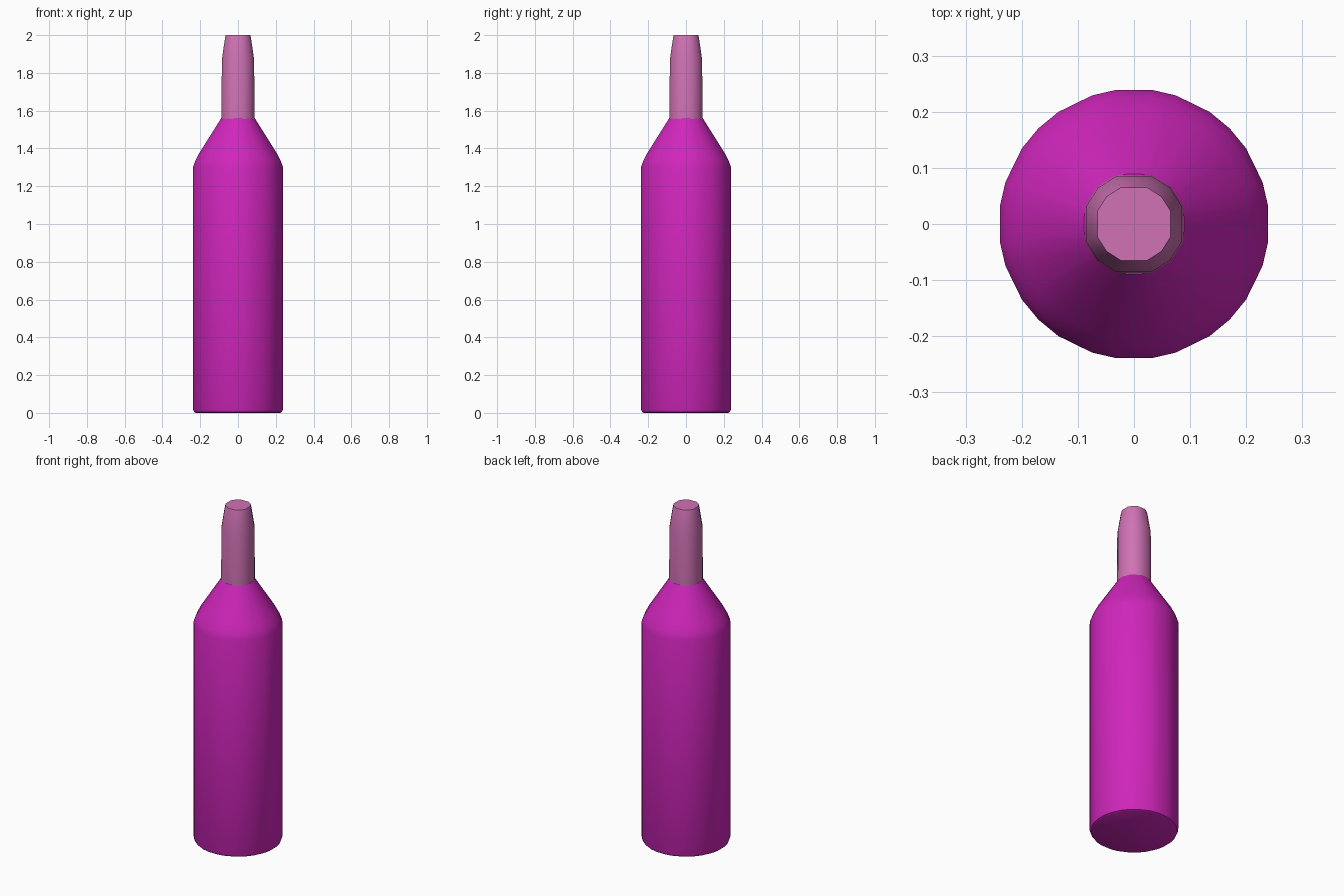
import bpy, bmesh, math

cube = bpy.data.objects.get("Cube")
if cube:
    bpy.data.objects.remove(cube, do_unlink=True)


def make_material(name, color):
    mat = bpy.data.materials.new(name)
    mat.use_nodes = True
    mat.diffuse_color = color
    bsdf = mat.node_tree.nodes["Principled BSDF"]
    bsdf.inputs["Base Color"].default_value = color
    bsdf.inputs["Roughness"].default_value = 0.6
    return mat


def lathe(name, profile, quadrant, mat, smooth_angle):
    """Sweep (radius, z) points around z, with corners at the quadrant angles."""
    angles = [math.radians(a + 90 * q) for q in range(4) for a in quadrant]
    bm = bmesh.new()
    rings = [[bm.verts.new((r * math.cos(a), r * math.sin(a), z)) for a in angles]
             for r, z in profile]
    n = len(angles)
    for low, high in zip(rings, rings[1:]):
        for i in range(n):
            j = (i + 1) % n
            bm.faces.new((low[i], low[j], high[j], high[i]))
    bm.faces.new(rings[0][::-1])
    bm.faces.new(rings[-1])
    mesh = bpy.data.meshes.new(name)
    bm.to_mesh(mesh)
    bm.free()
    mesh.materials.append(mat)
    obj = bpy.data.objects.new(name, mesh)
    bpy.context.collection.objects.link(obj)
    bpy.ops.object.select_all(action="DESELECT")
    obj.select_set(True)
    bpy.context.view_layer.objects.active = obj
    bpy.ops.object.shade_smooth_by_angle(angle=math.radians(smooth_angle))
    return obj


magenta = make_material("magenta", (0.63, 0.019, 0.5, 1))
pink = make_material("dusty pink", (0.63, 0.17, 0.46, 1))

# Bottle body: rounded foot, straight wall and sloping shoulder
lathe("bottle_body",
      [(0.225, 0), (0.235, 0.005), (0.241, 0.02), (0.241, 1.3),
       (0.228, 1.335), (0.207, 1.375), (0.09, 1.56)],
      (8, 18, 34, 45, 56, 72, 82), magenta, 35)

# Neck wrap: straight sleeve tapering to a flat top
lathe("neck_wrap",
      [(0.093, 1.555), (0.091, 1.87), (0.073, 1.985), (0.069, 2.0)],
      (20, 45, 70), pink, 35)
